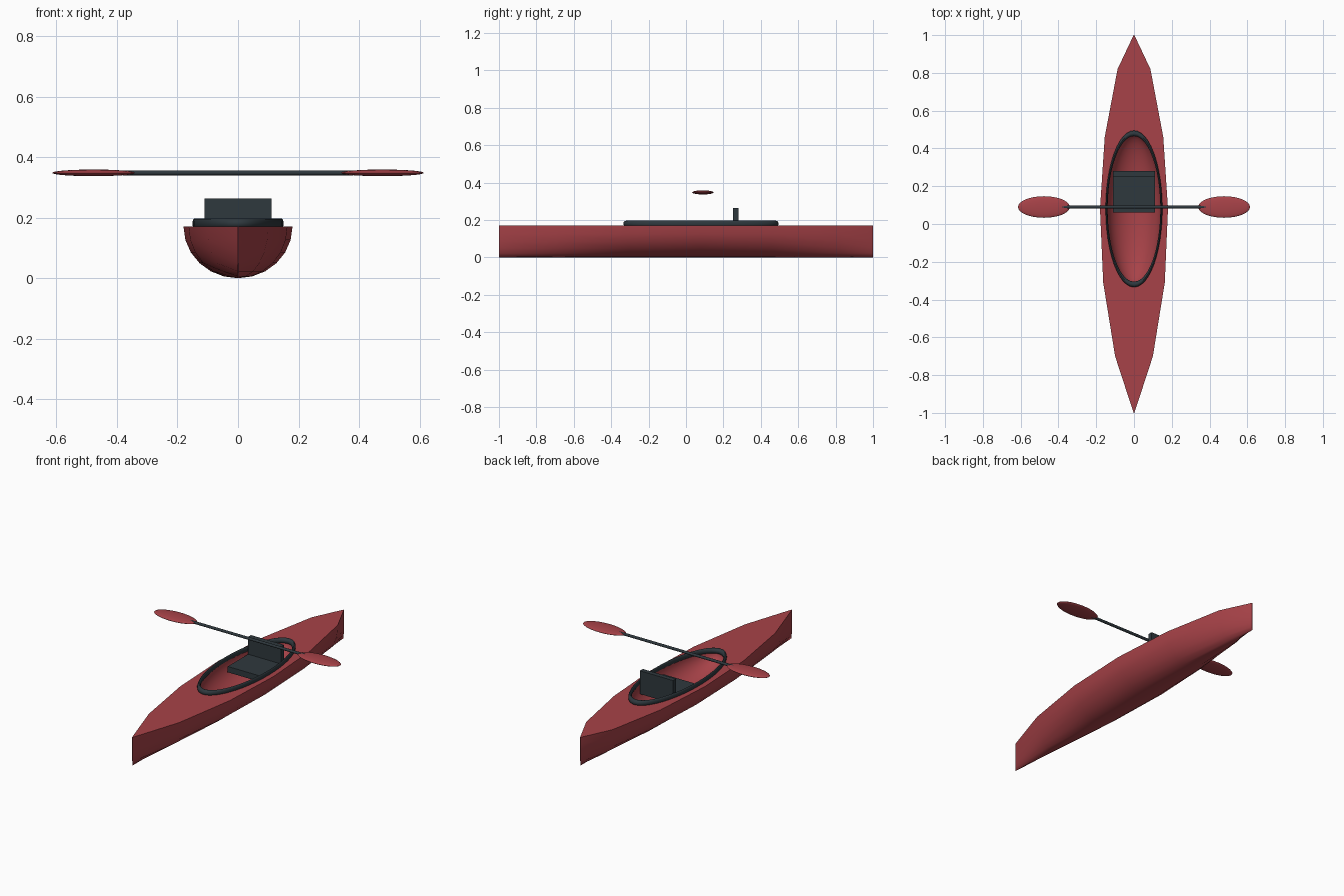
import bpy, bmesh, math

if "Cube" in bpy.data.objects:
    bpy.data.objects.remove(bpy.data.objects["Cube"])

def material(name, rgb):
    m = bpy.data.materials.new(name)
    m.diffuse_color = (*rgb, 1)
    m.use_nodes = True
    m.node_tree.nodes["Principled BSDF"].inputs["Base Color"].default_value = m.diffuse_color
    return m

RED = material("red_shell", (0.39, 0.055, 0.065))
DARK = material("dark_trim", (0.028, 0.04, 0.048))

def finish(name, mat, scale=None, smooth=True):
    ob = bpy.context.object
    ob.name = name
    if scale:
        ob.scale = scale
    bpy.ops.object.transform_apply(location=False, rotation=True, scale=True)
    ob.data.materials.append(mat)
    if smooth:
        bpy.ops.object.shade_smooth_by_angle(angle=math.radians(40))
    return ob

def ellipsoid(name, loc, radii, mat, seg=32, rings=16):
    bpy.ops.mesh.primitive_uv_sphere_add(segments=seg, ring_count=rings, location=loc)
    return finish(name, mat, radii)

def box(name, lo, hi, mat):
    bpy.ops.mesh.primitive_cube_add(size=1, location=[(a + b) / 2 for a, b in zip(lo, hi)])
    return finish(name, mat, [b - a for a, b in zip(lo, hi)], smooth=False)

# hull: half-ellipse sections lofted along y, closed by a flat deck
DEPTH, N = 0.17, 12
stations = [(-1, 0.002), (-0.7, 0.1), (-0.31, 0.163), (0.08, 0.18),
            (0.46, 0.155), (0.82, 0.087), (1, 0.002)]
bm = bmesh.new()
rows = []
for y, w in stations:
    angles = [math.pi * i / N for i in range(N + 1)]
    rows.append([bm.verts.new((w * math.cos(a), y, DEPTH - DEPTH * math.sin(a))) for a in angles])
for r, s in zip(rows, rows[1:]):
    for i in range(N):
        bm.faces.new((r[i], r[i + 1], s[i + 1], s[i]))
bm.faces.new([r[0] for r in rows] + [r[-1] for r in reversed(rows)])
bm.faces.new(rows[0])
bm.faces.new(rows[-1])
bmesh.ops.recalc_face_normals(bm, faces=bm.faces)
mesh = bpy.data.meshes.new("hull")
bm.to_mesh(mesh)
bm.free()
hull = bpy.data.objects.new("hull", mesh)
bpy.context.collection.objects.link(hull)

# cockpit: bowl-shaped recess cut from the deck
cutter = ellipsoid("cockpit_cutter", (0, 0.08, DEPTH + 0.001), (0.142, 0.4, 0.125), RED, 48, 24)
bpy.ops.object.select_all(action='DESELECT')
hull.select_set(True)
bpy.context.view_layer.objects.active = hull
mod = hull.modifiers.new("cockpit", 'BOOLEAN')
mod.operation = 'DIFFERENCE'
mod.solver = 'EXACT'
mod.object = cutter
bpy.ops.object.modifier_apply(modifier=mod.name)
bpy.data.objects.remove(cutter)
finish("hull", RED) if not hull.data.materials else None
bpy.ops.object.shade_smooth_by_angle(angle=math.radians(40))

# cockpit rim
bpy.ops.mesh.primitive_torus_add(major_segments=48, minor_segments=12, major_radius=1,
                                 minor_radius=0.037, location=(0, 0.08, 0.181))
finish("cockpit_rim", DARK, (0.145, 0.4, 0.43))

# seat
box("seat_base", (-0.11, 0.06, 0.125), (0.11, 0.28, 0.16), DARK)
box("seat_back", (-0.11, 0.252, 0.14), (0.11, 0.28, 0.264), DARK)

# paddle
bpy.ops.mesh.primitive_cylinder_add(vertices=16, radius=0.008, depth=0.76,
                                    location=(0, 0.09, 0.348), rotation=(0, math.pi / 2, 0))
finish("paddle_shaft", DARK)
for side, name in ((-1, "left"), (1, "right")):
    ellipsoid(f"paddle_blade_{name}", (side * 0.477, 0.09, 0.348), (0.137, 0.057, 0.011), RED)
